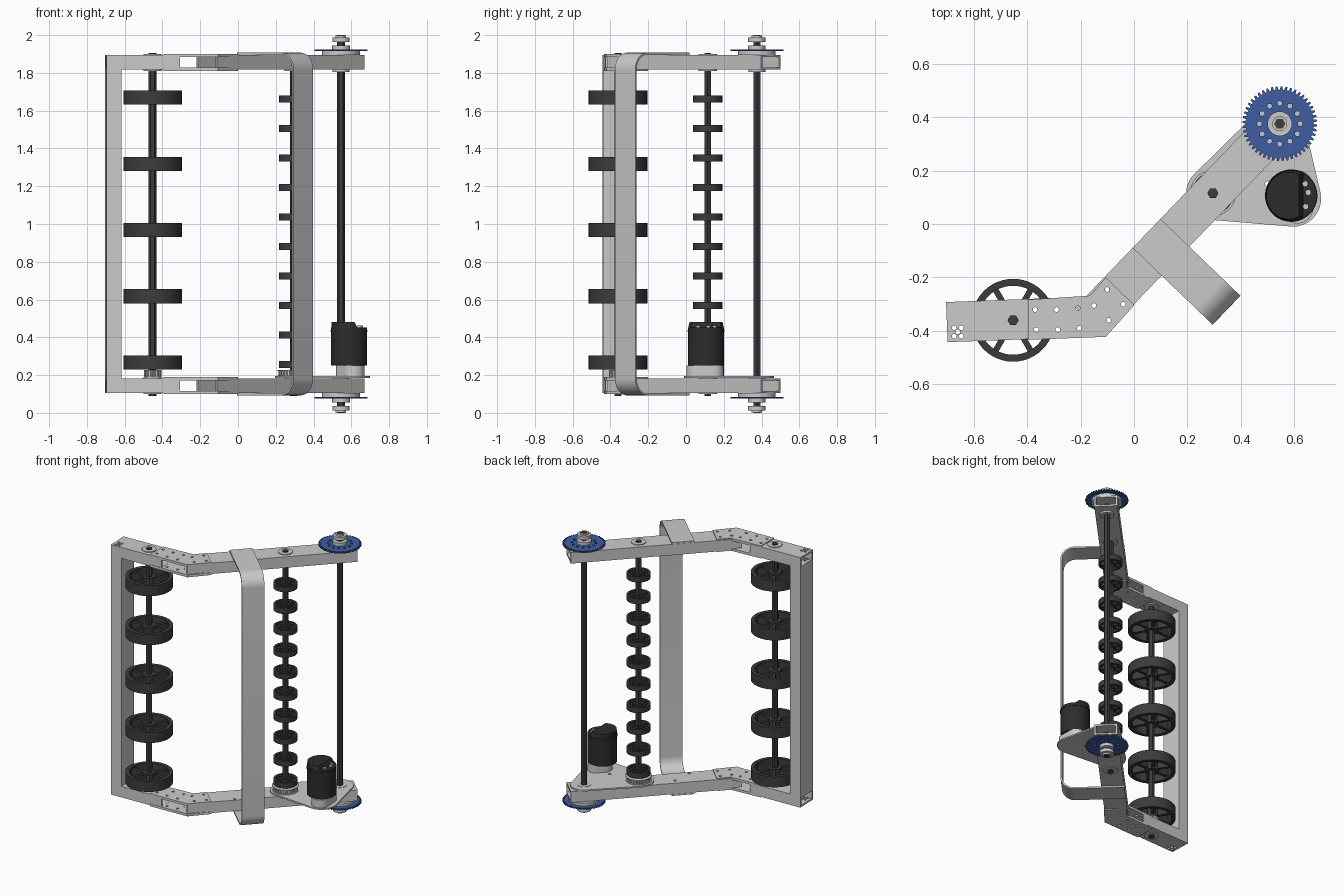
import bpy, bmesh
from math import sin, cos, pi
from mathutils import Matrix, Vector
from mathutils.geometry import convex_hull_2d

if "Cube" in bpy.data.objects:
    bpy.data.objects.remove(bpy.data.objects["Cube"])

I = Matrix.Identity(4)


def material(name, rgb):
    m = bpy.data.materials.new(name)
    m.diffuse_color = (*rgb, 1)
    m.use_nodes = True
    m.node_tree.nodes["Principled BSDF"].inputs["Base Color"].default_value = m.diffuse_color
    return m


DARK = material("dark_rubber", (0.045, 0.045, 0.045))
BLACK = material("motor_black", (0.025, 0.025, 0.025))
BLUE = material("blue_anodised", (0.05, 0.11, 0.36))


def circle(c, r, n=32, phase=0.0):
    return [(c[0] + r * cos(2 * pi * i / n + phase), c[1] + r * sin(2 * pi * i / n + phase)) for i in range(n)]


def gear(c, r0, r1, teeth):
    pts = []
    for i in range(teeth):
        for f, r in ((0, r0), (0.3, r0), (0.45, r1), (0.8, r1)):
            a = 2 * pi * (i + f) / teeth
            pts.append((c[0] + r * cos(a), c[1] + r * sin(a)))
    return pts


def rect(x0, x1, y0, y1):
    return [(x0, y0), (x1, y0), (x1, y1), (x0, y1)]


def hull(circles):
    pts = [p for c, r in circles for p in circle(c, r, 40)]
    return [pts[i] for i in convex_hull_2d(pts)]


def add(bm, outer, z0, z1, holes=(), M=I):
    """Extrude a flat outline with optional holes from z0 to z1."""
    verts, edges = [], []
    for loop in (outer, *holes):
        vs = [bm.verts.new((x, y, z0)) for x, y in loop]
        verts += vs
        if holes:
            edges += [bm.edges.new((vs[i - 1], vs[i])) for i in range(len(vs))]
    if holes:
        g = bmesh.ops.triangle_fill(bm, edges=edges, normal=(0, 0, 1), use_beauty=True)
        faces = [f for f in g["geom"] if isinstance(f, bmesh.types.BMFace)]
    else:
        faces = [bm.faces.new(verts)]
    ext = bmesh.ops.extrude_face_region(bm, geom=faces)["geom"]
    top = [v for v in ext if isinstance(v, bmesh.types.BMVert)]
    bmesh.ops.translate(bm, verts=top, vec=(0, 0, z1 - z0))
    bmesh.ops.transform(bm, matrix=M, verts=verts + top)


def finish(bm, name, mat=None):
    bmesh.ops.recalc_face_normals(bm, faces=bm.faces[:])
    me = bpy.data.meshes.new(name)
    bm.to_mesh(me)
    bm.free()
    if mat:
        me.materials.append(mat)
    ob = bpy.data.objects.new(name, me)
    bpy.context.collection.objects.link(ob)
    return ob


def solid(name, outer, z0, z1, mat=None, holes=(), M=I):
    bm = bmesh.new()
    add(bm, outer, z0, z1, holes, M)
    return finish(bm, name, mat)


def frame(origin, direction):
    """Local x along the tube, local y to its left, z up."""
    u = Vector(direction).normalized()
    return Matrix(((u.x, -u.y, 0, origin[0]), (u.y, u.x, 0, origin[1]), (0, 0, 1, 0), (0, 0, 0, 1)))


INTAKE, ROLLER, PIVOT, MOTOR = (-0.452, -0.36), (0.295, 0.115), (0.545, 0.375), (0.588, 0.106)
SHORT = frame((-0.7, -0.367), (1, 0.038))
LONG = frame(ROLLER, (0.693, 0.721))
HW, WALL = 0.075, 0.012

gusset_holes = [(-.37, -.32), (-.29, -.32), (-.21, -.315), (-.365, -.395), (-.285, -.395),
                (-.205, -.39), (-.15, -.305), (-.1, -.245), (-.04, -.3), (-.095, -.36)]
corner_holes = [(-.672, -.388), (-.646, -.388), (-.659, -.403), (-.672, -.42), (-.646, -.42)]
strap_holes = [(.108, -.03), (.095, -.175)]


def tube(name, M, a, b, z0, z1, hole_pts):
    inv = M.inverted()
    holes = []
    for p in hole_pts:
        q = inv @ Vector((*p, 0))
        if a + .01 < q.x < b - .01 and abs(q.y) < HW - .01:
            holes.append(circle(q, 0.009, 12))
    bm = bmesh.new()
    for lo, hi in ((z0, z0 + WALL), (z1 - WALL, z1)):
        add(bm, rect(a, b, -HW, HW), lo, hi, holes, M)
    for lo, hi in ((-HW, -HW + WALL), (HW - WALL, HW)):
        add(bm, rect(a, b, lo, hi), z0 + WALL, z1 - WALL, (), M)
    finish(bm, name)


# Upper and lower arms, mirrored about z = 1
for side in ("lower", "upper"):
    def z(a, b):
        return (a, b) if side == "lower" else (2 - b, 2 - a)

    tube(side + "_short_arm", SHORT, 0, 0.39, *z(.105, .183), gusset_holes + corner_holes)
    tube(side + "_long_arm", LONG, -.665, .463, *z(.105, .183), gusset_holes + strap_holes)
    outline = [(-.395, -.283), (-.165, -.268), (-.105, -.2), (.001, -.303), (-.105, -.422), (-.395, -.433)]
    bolts = [circle(p, .009, 12) for p in gusset_holes]
    solid(side + "_outer_gusset", outline, *z(.099, .116), holes=bolts)
    solid(side + "_inner_gusset", outline, *z(.172, .189), holes=bolts)
    # Shaft bearings in the arms
    for n, c in (("intake", INTAKE), ("roller", ROLLER)):
        solid(f"{side}_{n}_bearing", circle(c, .048), *z(.1, .19), holes=[circle(c, .021, 6)])
    # Pivot flange, sprocket, hub and collar
    bores = [circle(PIVOT, .021, 6)]
    solid(side + "_pivot_flange", circle(PIVOT, .1, 48), *z(.085, .104), holes=bores)
    ring = [circle(p, .009, 12) for p in circle(PIVOT, .076, 12)]
    solid(side + "_sprocket", gear(PIVOT, .127, .14, 48), *z(.075, .085), BLUE, bores + ring)
    solid(side + "_pivot_hub", circle(PIVOT, .047), *z(.054, .075), holes=bores)
    solid(side + "_shaft_collar", circle(PIVOT, .046), *z(.013, .036), holes=bores)
    solid(side + "_collar_tip", circle(PIVOT, .028), *z(.002, .013), holes=bores)
    solid(side + "_inner_pivot_bearing", circle(PIVOT, .045), *z(.183, .196), holes=bores)

# Vertical end post joining the short arms
solid("end_post", rect(0, .08, -HW, HW), .183, 1.817,
      holes=[rect(WALL, .08 - WALL, -HW + WALL, HW - WALL)], M=SHORT)


# Bent strap guard, profile in the plane across the long arm
def strap_path(off):
    top, reach, r = 1.907 - off, .34 - off, .09 - off
    half = [(-HW, top)] + [(reach - r + r * sin(a), top - r + r * cos(a)) for a in [i * pi / 20 for i in range(11)]]
    return half + [(x, 2 - y) for x, y in reversed(half)]


d = (LONG.to_3x3() @ Vector((1, 0, 0)))
n = Vector((d.y, -d.x, 0))
o = Vector((*ROLLER, 0)) - .28 * d
strap_m = Matrix(((n.x, 0, d.x, o.x), (n.y, 0, d.y, o.y), (0, 1, 0, 0), (0, 0, 0, 1)))
solid("strap_guard", strap_path(0) + strap_path(.011)[::-1], -HW, HW, M=strap_m)

# Hexagonal shafts
solid("intake_shaft", circle(INTAKE, .021, 6), .09, 1.906, DARK)
solid("roller_shaft", circle(ROLLER, .021, 6), .09, 1.906, DARK)
solid("pivot_shaft", circle(PIVOT, .021, 6), 0, 2, DARK)


# Spoked wheels
def wheels(name, c, r, rim, hub, width, spoke, heights):
    bm = bmesh.new()
    h = width / 2
    add(bm, circle((0, 0), r, 48), -h, h, [circle((0, 0), r - rim, 48)])
    add(bm, circle((0, 0), hub, 32), -h, h, [circle((0, 0), .02, 6)])
    for i in range(6):
        add(bm, rect(hub - .004, r - rim + .004, -spoke, spoke), -h * .75, h * .75, (), Matrix.Rotation(i * pi / 3, 4, 'Z'))
    first = finish(bm, name, DARK)
    for i, zc in enumerate(heights):
        ob = first if i == 0 else first.copy()
        if i:
            bpy.context.collection.objects.link(ob)
        ob.name = f"{name}_{i + 1}"
        ob.location = (*c, zc)


wheels("intake_wheel", INTAKE, .155, .026, .045, .075, .011, [.267 + .3505 * i for i in range(5)])
wheels("roller_wheel", ROLLER, .078, .016, .032, .038, .007, [.257 + .156 * i for i in range(10)])

# Spacer and drive pulley above the lower arm
solid("intake_spacer", gear(INTAKE, .042, .047, 18), .19, .228)
solid("drive_pulley", gear(ROLLER, .074, .08, 28), .197, .222)
for i, zz in enumerate((.192, .222)):
    solid(f"pulley_flange_{i + 1}", circle(ROLLER, .086, 40), zz, zz + .006)

# Motor mounting plate and motor
solid("motor_plate", hull([(ROLLER, .1), ((.594, .096), .106), (PIVOT, .09)]), .184, .194,
      holes=[circle(PIVOT, .03), circle((.5, .15), .01, 12)])
solid("motor_base", hull([((.612, .06), .058), ((.612, .145), .055), ((.58, .106), .06)]), .194, .25)
solid("motor_body", circle(MOTOR, .096, 48), .25, .452, BLACK)
solid("motor_band", circle(MOTOR, .098, 48), .43, .44, BLACK)
bm = bmesh.new()
add(bm, [(min(x, .632), y) for x, y in circle(MOTOR, .094, 48)
         if x < .645], .452, .48)
for v in bm.verts:
    if v.co.z > .47:
        v.co.x = MOTOR[0] - .01 + (v.co.x - MOTOR[0]) * .88
        v.co.y = MOTOR[1] + (v.co.y - MOTOR[1]) * .93
finish(bm, "motor_cap", BLACK)
for i, p in enumerate([(.64, .15), (.652, .118), (.642, .065)]):
    solid(f"motor_terminal_{i + 1}", circle(p, .011, 16), .45, .462)

# Smooth round surfaces while keeping edges sharp
bpy.ops.object.select_all(action='DESELECT')
for ob in bpy.context.collection.objects:
    ob.select_set(True)
    bpy.context.view_layer.objects.active = ob
bpy.ops.object.shade_smooth_by_angle(angle=pi / 7)
